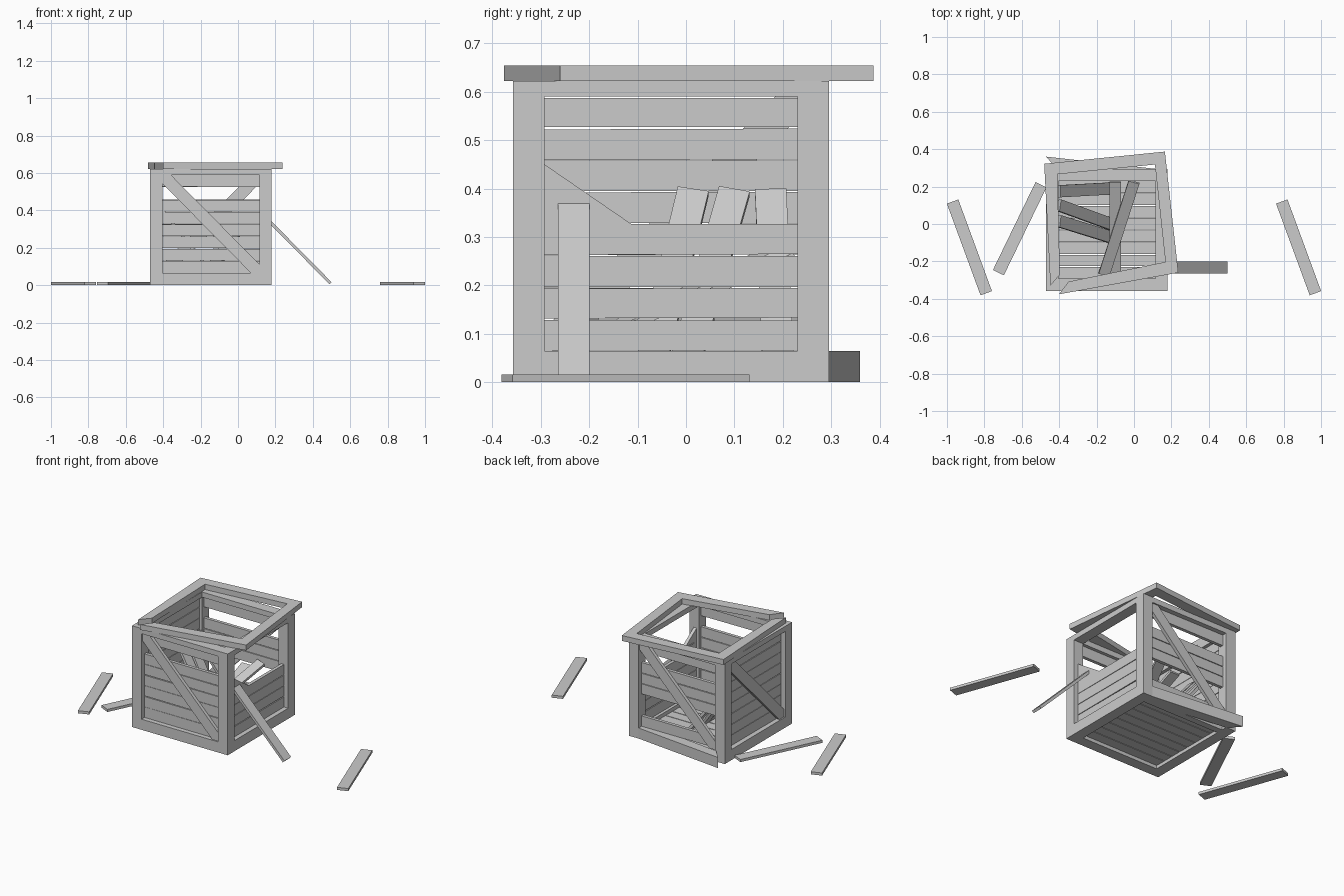
import bpy, bmesh, random
from mathutils import Vector, Matrix

if "Cube" in bpy.data.objects:
    bpy.data.objects.remove(bpy.data.objects["Cube"])

random.seed(4)
X0, X1, Y0, Y1 = -0.47, 0.18, -0.357, 0.295   # crate footprint
B = 0.065                                     # beam width
TOP = 0.622


def frame(o, u, v, w):
    """Matrix with columns u, v, w and origin o."""
    m = Matrix.Identity(4)
    for i, c in enumerate((u, v, w, o)):
        for j in range(3):
            m[j][i] = c[j]
    return m


def prism(name, pts, d0, d1, m=Matrix.Identity(4)):
    """Extrude a polygon from depth d0 to d1 inside frame m."""
    bm = bmesh.new()
    lo = [bm.verts.new(m @ Vector((a, b, d0))) for a, b in pts]
    hi = [bm.verts.new(m @ Vector((a, b, d1))) for a, b in pts]
    n = len(pts)
    bm.faces.new(lo)
    bm.faces.new(hi)
    for i in range(n):
        bm.faces.new((lo[i], lo[(i + 1) % n], hi[(i + 1) % n], hi[i]))
    bmesh.ops.recalc_face_normals(bm, faces=bm.faces)
    me = bpy.data.meshes.new(name)
    bm.to_mesh(me)
    bm.free()
    ob = bpy.data.objects.new(name, me)
    bpy.context.collection.objects.link(ob)
    return ob


def rect(a0, b0, a1, b1):
    return [(a0, b0), (a1, b0), (a1, b1), (a0, b1)]


def plank(name, p0, p1, side, width=0.065, thick=0.016):
    """Loose board from p0 to p1, its width along side."""
    p0, p1, s = Vector(p0), Vector(p1), Vector(side)
    d = (p1 - p0).normalized()
    s = (s - d * s.dot(d)).normalized()
    m = frame(p0, d, s, d.cross(s))
    return prism(name, rect(0, -width / 2, (p1 - p0).length, width / 2),
                 -thick / 2, thick / 2, m)


# Wall frames: u along the wall, v up, w inward
up = (0, 0, 1)
WALLS = {
    "front": (frame((0, Y0, 0), (1, 0, 0), up, (0, 1, 0)), X0, X1, range(8), {6}, 1),
    "back": (frame((0, Y1, 0), (1, 0, 0), up, (0, -1, 0)), X0, X1, range(8), {1, 2, 6}, -1),
    "left": (frame((X0, 0, 0), (0, 1, 0), up, (1, 0, 0)), Y0, Y1, range(8), set(), -1),
    "right": (frame((X1, 0, 0), (0, 1, 0), up, (-1, 0, 0)), Y0, Y1, range(4), set(), 0),
}
PITCH = (0.59 - B) / 8

for name, (m, a, b, rows, missing, brace) in WALLS.items():
    a, b = a + B, b - B
    # rails
    prism(name + "_top_rail", rect(a, 0.59, b, TOP), 0, B, m)
    if name != "back":
        prism(name + "_bottom_rail", rect(a, 0, b, B), 0, B, m)
    # slats, slightly uneven
    for i in rows:
        if i in missing:
            continue
        z = B + i * PITCH
        j = [random.uniform(0, 0.003) for _ in range(4)]
        prism(f"{name}_slat_{i}", [(a, z + j[0]), (b, z + j[1]),
              (b, z + PITCH - j[2]), (a, z + PITCH - j[3])], 0.028, 0.048, m)
    # diagonal brace with ends cut into the corners
    if brace:
        l, r = (a, b) if brace > 0 else (b, a)
        k = 0.046 * (1 if r > l else -1)
        prism(name + "_brace", [(l, 0.59), (l + k, 0.59), (r, B + 0.046),
              (r, B), (r - k, B), (l, 0.59 - 0.046)], 0.008, 0.028, m)

# broken slat stub on the right wall
prism("right_broken_stub", [(-0.292, 0.325), (-0.11, 0.325), (-0.292, 0.45)],
      0.028, 0.048, WALLS["right"][0])

# corner posts
for px in (X0, X1 - B):
    for py in (Y0, Y1 - B):
        prism("corner_post", rect(px, py, px + B, py + B), 0, TOP)

# back bottom rail, swung out at its left end
prism("back_bottom_rail", [(X1 - B, Y1 - B), (X1 - B, Y1), (X0, 0.36),
                           (-0.41, 0.293)], 0, B)

# floor slats running along x
fy0, fy1 = Y0 + B, Y1 - B
step = (fy1 - fy0) / 8
for i in range(8):
    y = fy0 + i * step
    prism(f"floor_slat_{i}", rect(X0 + B, y + 0.001, X1 - B, y + step - 0.003), 0.02, 0.042)
prism("floor_back_edge", rect(X0 + B, fy1 - 0.01, X1 - B, fy1 + 0.03), 0.0, 0.042)

# loosened lid frame, mitred rails
LID = {
    "back": [(-0.48, 0.322), (0.165, 0.387), (0.112, 0.318), (-0.41, 0.266)],
    "right": [(0.165, 0.387), (0.237, -0.26), (0.168, -0.203), (0.112, 0.318)],
    "front": [(0.237, -0.26), (-0.402, -0.376), (-0.35, -0.308), (0.168, -0.203)],
    "left": [(-0.48, 0.322), (-0.41, 0.266), (-0.396, -0.27), (-0.447, -0.33)],
}
for name, pts in LID.items():
    prism(f"lid_{name}_rail", pts, TOP, 0.655)

# boards lying on the ground
FLAT = [((-0.97, 0.12), (-0.79, -0.37)), ((0.79, 0.12), (0.97, -0.37)),
        ((-0.497, 0.21), (-0.725, -0.26))]
for p, q in FLAT:
    d = Vector((q[0] - p[0], q[1] - p[1], 0))
    plank("ground_board", (*p, 0.008), (*q, 0.008), d.cross(Vector(up)))

# board leaning out of the right side
plank("leaning_board", (0.495, -0.232, 0.01), (0.135, -0.232, 0.375), (0, 1, 0))

# loose boards leaning on the left wall inside
for y_top, y_bot in ((0.175, 0.19), (0.1, 0.0), (0.015, -0.07)):
    plank("inner_board", (-0.40, y_top, 0.395), (-0.125, y_bot, 0.045), (0, 1, 0))

# loose boards leaning on the back wall inside
plank("inner_board", (-0.10, 0.225, 0.26), (-0.10, -0.27, 0.05), (1, 0, 0), 0.06)
plank("inner_board", (0.0, 0.225, 0.3), (-0.16, -0.27, 0.06), (1, 0, 0), 0.06)
